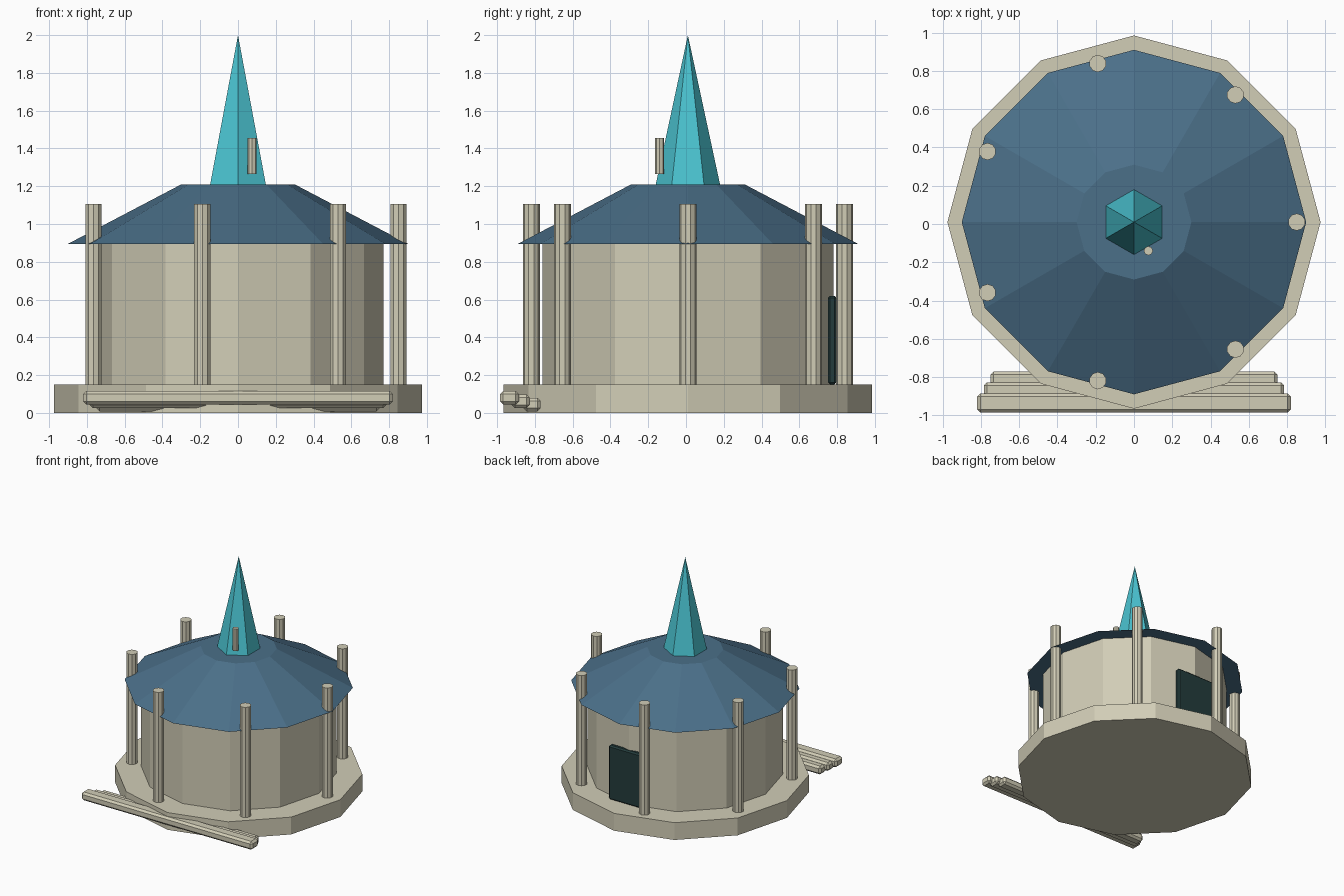
import bpy
import bmesh
from math import sin, cos, tau
from mathutils import Matrix, Vector

cube = bpy.data.objects.get("Cube")
if cube:
    bpy.data.objects.remove(cube, do_unlink=True)

CY = 0.01  # centre of the round building along y


def material(name, rgb):
    mat = bpy.data.materials.new(name)
    mat.use_nodes = True
    mat.diffuse_color = (*rgb, 1)
    mat.node_tree.nodes["Principled BSDF"].inputs["Base Color"].default_value = (*rgb, 1)
    return mat


stone = material("pale stone", (0.64, 0.61, 0.47))
slate = material("slate blue", (0.07, 0.16, 0.25))
teal = material("bright teal", (0.07, 0.55, 0.64))
dark = material("dark green", (0.017, 0.045, 0.045))


def finish(name, bm, mat):
    mesh = bpy.data.meshes.new(name)
    bm.to_mesh(mesh)
    bm.free()
    mesh.materials.append(mat)
    obj = bpy.data.objects.new(name, mesh)
    bpy.context.collection.objects.link(obj)
    return obj


def drum(name, mat, sides, r_low, r_high, z_low, z_high, x=0, y=CY):
    """Upright prism, frustum or cone with a corner facing +y."""
    bm = bmesh.new()
    place = Matrix.Translation((x, y, (z_low + z_high) / 2))
    bmesh.ops.create_cone(bm, cap_ends=True, segments=sides, radius1=r_low,
                          radius2=r_high, depth=z_high - z_low, matrix=place)
    return finish(name, bm, mat)


def block(name, mat, size, centre, bevel):
    """Box with chamfered edges."""
    bm = bmesh.new()
    place = Matrix.Translation(centre) @ Matrix.Diagonal(Vector(size)).to_4x4()
    bmesh.ops.create_cube(bm, size=1, matrix=place)
    obj = finish(name, bm, mat)
    mod = obj.modifiers.new("chamfer", "BEVEL")
    mod.width = bevel
    mod.segments = 1
    return obj


# Round building
drum("base", stone, 12, 0.975, 0.975, 0, 0.15)
drum("wall", stone, 12, 0.77, 0.77, 0.15, 0.895)
drum("roof", slate, 12, 0.9, 0.3, 0.895, 1.21)
drum("spire", teal, 6, 0.17, 0, 1.21, 2.0)
drum("chimney", stone, 8, 0.024, 0.024, 1.265, 1.455, 0.075, -0.14)

# Ring of seven columns passing through the eaves
for i in range(7):
    a = tau * i / 7
    drum(f"column_{i + 1}", stone, 10, 0.045, 0.045, 0.15, 1.105,
         0.85 * cos(a), CY + 0.85 * sin(a))

# Back door
block("door", dark, (0.375, 0.046, 0.47), (0, 0.774, 0.385), 0.012)

# Three long front steps
for i in range(3):
    block(f"step_{i + 1}", stone, (1.64 - 0.07 * i, 0.1 - 0.005 * i, 0.072),
          (0, -0.935 + 0.06 * i, 0.08 - 0.018 * i), 0.017)
